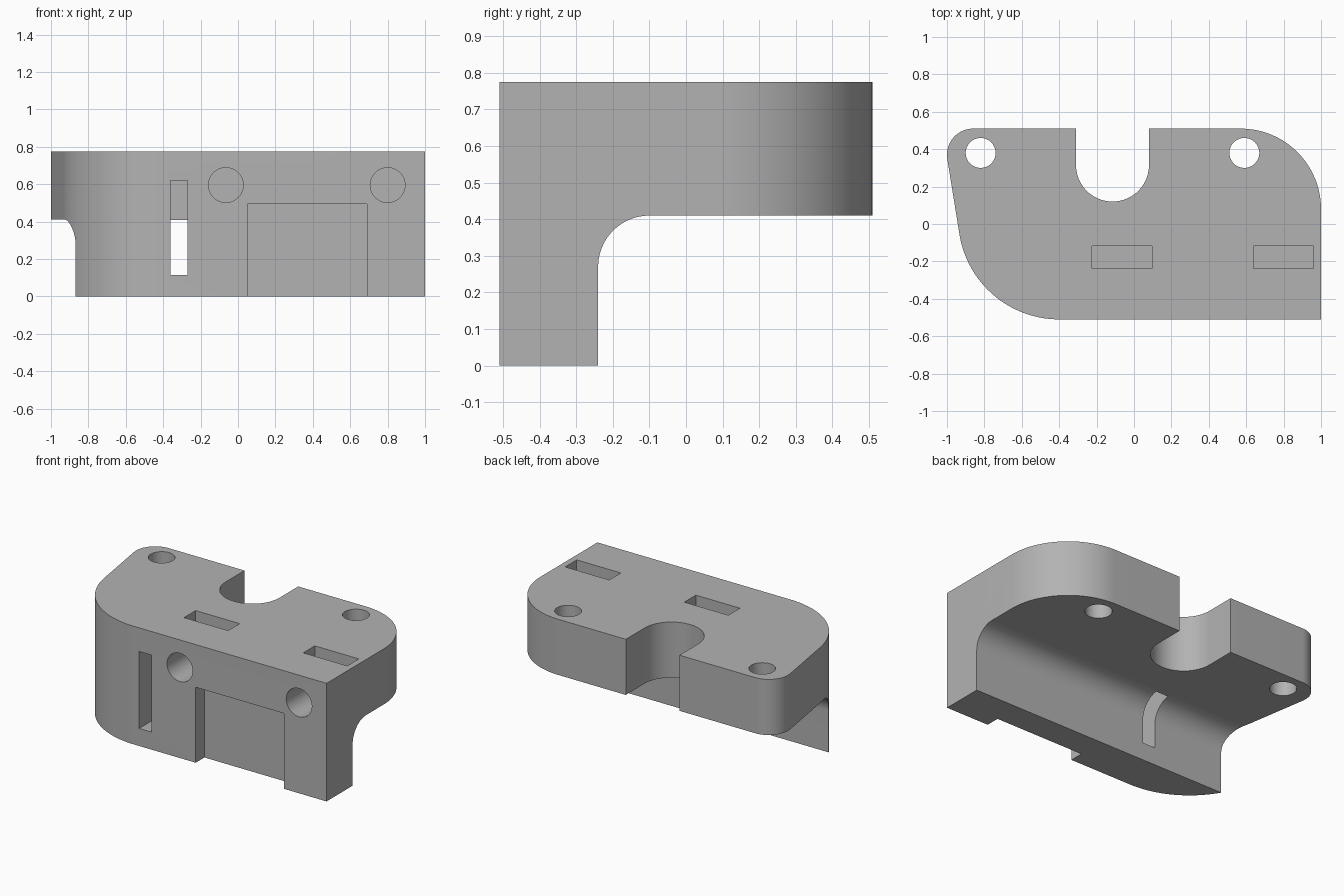
import bpy
import bmesh
from math import cos, sin, radians
from mathutils import Vector

cube = bpy.data.objects.get("Cube")
if cube:
    bpy.data.objects.remove(cube)

HEIGHT, DEPTH, SHELF = 0.775, 0.51, 0.41


def arc(cx, cy, r, start, end, steps=24):
    angles = [radians(start + (end - start) * i / steps) for i in range(steps + 1)]
    return [(cx + r * cos(a), cy + r * sin(a)) for a in angles]


def prism(name, points, place, sweep):
    """Extrude a 2D outline, placed in space by a function, along a vector."""
    bm = bmesh.new()
    face = bm.faces.new([bm.verts.new(place(*p)) for p in points])
    top = bmesh.ops.extrude_face_region(bm, geom=[face])["geom"]
    moved = [v for v in top if isinstance(v, bmesh.types.BMVert)]
    bmesh.ops.translate(bm, verts=moved, vec=Vector(sweep))
    bmesh.ops.recalc_face_normals(bm, faces=bm.faces)
    mesh = bpy.data.meshes.new(name)
    bm.to_mesh(mesh)
    bm.free()
    obj = bpy.data.objects.new(name, mesh)
    bpy.context.collection.objects.link(obj)
    return obj


def box(name, x0, x1, y0, y1, z0, z1):
    outline = [(x0, y0), (x1, y0), (x1, y1), (x0, y1)]
    return prism(name, outline, lambda x, y: (x, y, z0), (0, 0, z1 - z0))


def combine(target, cutter, operation="DIFFERENCE"):
    cutter.hide_render = True
    mod = target.modifiers.new(cutter.name, "BOOLEAN")
    mod.operation, mod.solver, mod.object = operation, "EXACT", cutter
    bpy.context.view_layer.objects.active = target
    bpy.ops.object.modifier_apply(modifier=mod.name)
    bpy.data.objects.remove(cutter)


# Plan outline with rounded corners and the U notch at the back
outline = [(1, -DEPTH)]
outline += arc(0.57, 0.08, 0.43, 0, 90, 32)
outline += [(0.08, DEPTH)]
outline += arc(-0.115, 0.315, 0.195, 0, -180, 40)
outline += [(-0.31, DEPTH)]
outline += arc(-0.86, 0.37, 0.14, 90, 189)
outline += arc(-0.4, 0.03, 0.54, 189, 270, 32)
body = prism("bracket_body", outline, lambda x, y: (x, y, 0), (0, 0, HEIGHT))

# Space under the shelf, with a fillet against the front leg
under = [(-0.24, -0.1)] + arc(-0.10, 0.27, 0.14, 180, 90) + [(0.7, SHELF), (0.7, -0.1)]
combine(body, prism("under_shelf", under, lambda y, z: (-1.2, y, z), (2.4, 0, 0)))

# Recess and tall slot in the front
combine(body, box("front_recess", 0.05, 0.69, -0.6, -0.42, -0.1, 0.495))
combine(body, box("tall_slot", -0.36, -0.27, -0.6, -0.12, 0.115, 0.62))

# Screw holes in the front, each crossing a pocket open at the top
for x in (-0.065, 0.80):
    combine(body, prism("front_hole", arc(x, 0.595, 0.093, 0, 352.5, 47),
                        lambda u, z: (u, -0.6, z), (0, 0.6, 0)))
    combine(body, box("nut_pocket", x - 0.16, x + 0.16, -0.238, -0.118, 0.435, 0.9))

# Mounting holes through the shelf
for x in (-0.82, 0.59):
    combine(body, prism("mounting_hole", arc(x, 0.38, 0.08, 0, 352.5, 47),
                        lambda u, y: (u, y, 0.2), (0, 0, 0.8)))

# Plain grey finish
grey = bpy.data.materials.new("plain_grey")
grey.use_nodes = True
colour = (0.45, 0.45, 0.45, 1)
grey.diffuse_color = colour
grey.node_tree.nodes["Principled BSDF"].inputs["Base Color"].default_value = colour
body.data.materials.clear()
body.data.materials.append(grey)

bpy.ops.object.select_all(action="DESELECT")
body.select_set(True)
bpy.context.view_layer.objects.active = body
bpy.ops.object.shade_smooth_by_angle(angle=radians(30))
